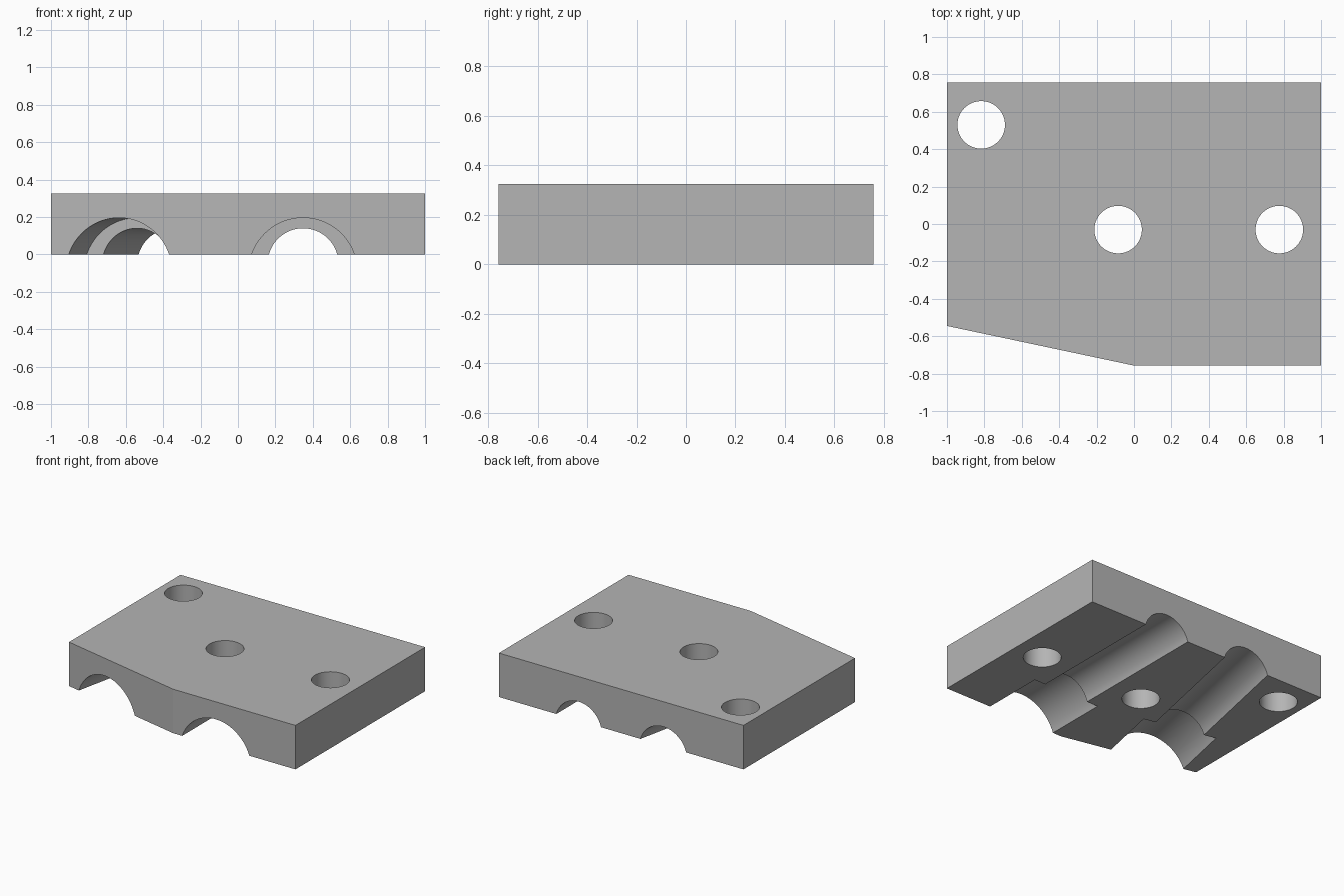
import bpy
import bmesh
import math
from mathutils import Vector

cube = bpy.data.objects.get("Cube")
if cube:
    bpy.data.objects.remove(cube, do_unlink=True)

HEIGHT = 0.325
FRONT, BACK = -0.757, 0.757

grey = bpy.data.materials.new("plain grey")
grey.use_nodes = True
grey.diffuse_color = (0.46, 0.46, 0.46, 1)
grey.node_tree.nodes["Principled BSDF"].inputs["Base Color"].default_value = grey.diffuse_color

# Block: plan outline with one slanted front edge, extruded upward
outline = [(-1, BACK), (-1, -0.545), (0, FRONT), (1, FRONT), (1, BACK)]
bm = bmesh.new()
base = bm.faces.new([bm.verts.new((x, y, 0)) for x, y in outline])
top = bmesh.ops.extrude_face_region(bm, geom=[base])
bmesh.ops.translate(bm, vec=(0, 0, HEIGHT),
                    verts=[v for v in top["geom"] if isinstance(v, bmesh.types.BMVert)])
bmesh.ops.recalc_face_normals(bm, faces=bm.faces)
mesh = bpy.data.meshes.new("clamp_block")
bm.to_mesh(mesh)
bm.free()
mesh.materials.append(grey)
block = bpy.data.objects.new("clamp_block", mesh)
bpy.context.collection.objects.link(block)


def cut_cylinder(name, start, end, radius):
    """Cut a round channel from start to end out of the block."""
    start, end = Vector(start), Vector(end)
    axis = end - start
    bpy.ops.mesh.primitive_cylinder_add(
        vertices=96, radius=radius, depth=axis.length, location=(start + end) / 2,
        rotation=axis.to_track_quat("Z", "Y").to_euler())
    cutter = bpy.context.object
    cutter.name = name
    cutter.hide_render = True
    cutter.data.materials.append(grey)
    mod = block.modifiers.new(name, "BOOLEAN")
    mod.operation = "DIFFERENCE"
    mod.solver = "EXACT"
    mod.object = cutter
    bpy.context.view_layer.objects.active = block
    bpy.ops.object.modifier_apply(modifier=name)
    bpy.data.objects.remove(cutter, do_unlink=True)


# Stepped grooves underneath: wide mouth at the front, narrow run to the back
slant = math.atan2(0.212, 1)
STEP = 0.465
for name, x, y, angle in (("straight", 0.348, FRONT, 0), ("slanted", -0.637, -0.622, slant)):
    mouth = Vector((x, y, 0))
    inward = Vector((math.sin(angle), math.cos(angle), 0))
    for part, radius, rise, far in (("wide", 0.29, 0.196, STEP), ("narrow", 0.189, 0.14, 2)):
        drop = Vector((0, 0, rise - radius))
        cut_cylinder(f"{name}_{part}_groove", mouth - inward * 0.3 + drop,
                     mouth + inward * far + drop, radius)

# Vertical bolt holes
for i, (x, y) in enumerate([(-0.817, 0.53), (-0.085, -0.03), (0.777, -0.03)]):
    cut_cylinder(f"bolt_hole_{i}", (x, y, -0.2), (x, y, HEIGHT + 0.2), 0.127)

# Smooth round walls, sharp corners
bpy.ops.object.select_all(action="DESELECT")
block.select_set(True)
bpy.context.view_layer.objects.active = block
bpy.ops.object.shade_smooth_by_angle(angle=math.radians(11))
